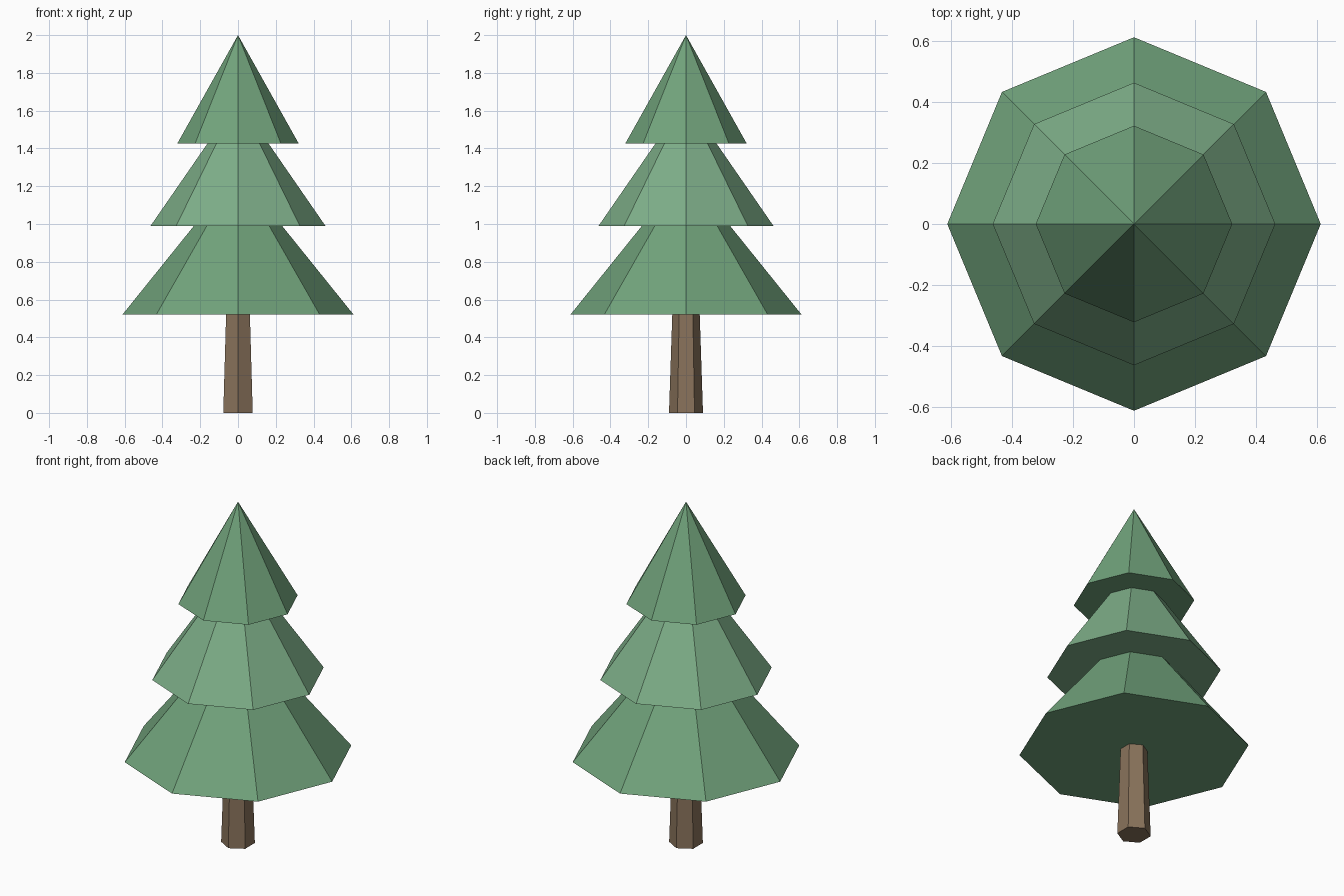
import bpy

if "Cube" in bpy.data.objects:
    bpy.data.objects.remove(bpy.data.objects["Cube"])


def material(name, rgb):
    mat = bpy.data.materials.new(name)
    mat.diffuse_color = (*rgb, 1.0)
    mat.use_nodes = True
    mat.node_tree.nodes["Principled BSDF"].inputs["Base Color"].default_value = mat.diffuse_color
    return mat


def cone(name, sides, r_bottom, r_top, z_bottom, z_top, mat):
    bpy.ops.mesh.primitive_cone_add(
        vertices=sides, radius1=r_bottom, radius2=r_top,
        depth=z_top - z_bottom, location=(0, 0, (z_bottom + z_top) / 2))
    obj = bpy.context.object
    obj.name = name
    obj.data.materials.append(mat)
    return obj


bark = material("bark", (0.25, 0.17, 0.105))
green = material("needles", (0.165, 0.366, 0.20))
light_green = material("light_needles", (0.205, 0.42, 0.245))

# Tapered six-sided trunk, its top tucked into the foliage
cone("trunk", 6, 0.09, 0.07, 0.0, 0.6, bark)

# Three overlapping eight-sided foliage tiers
tiers = [
    ("lower_foliage", 0.612, 0.52, 1.28, green),
    ("middle_foliage", 0.463, 0.99, 1.66, light_green),
    ("upper_foliage", 0.322, 1.425, 2.0, green),
]
for name, radius, z_bottom, z_top, mat in tiers:
    cone(name, 8, radius, 0.0, z_bottom, z_top, mat)
